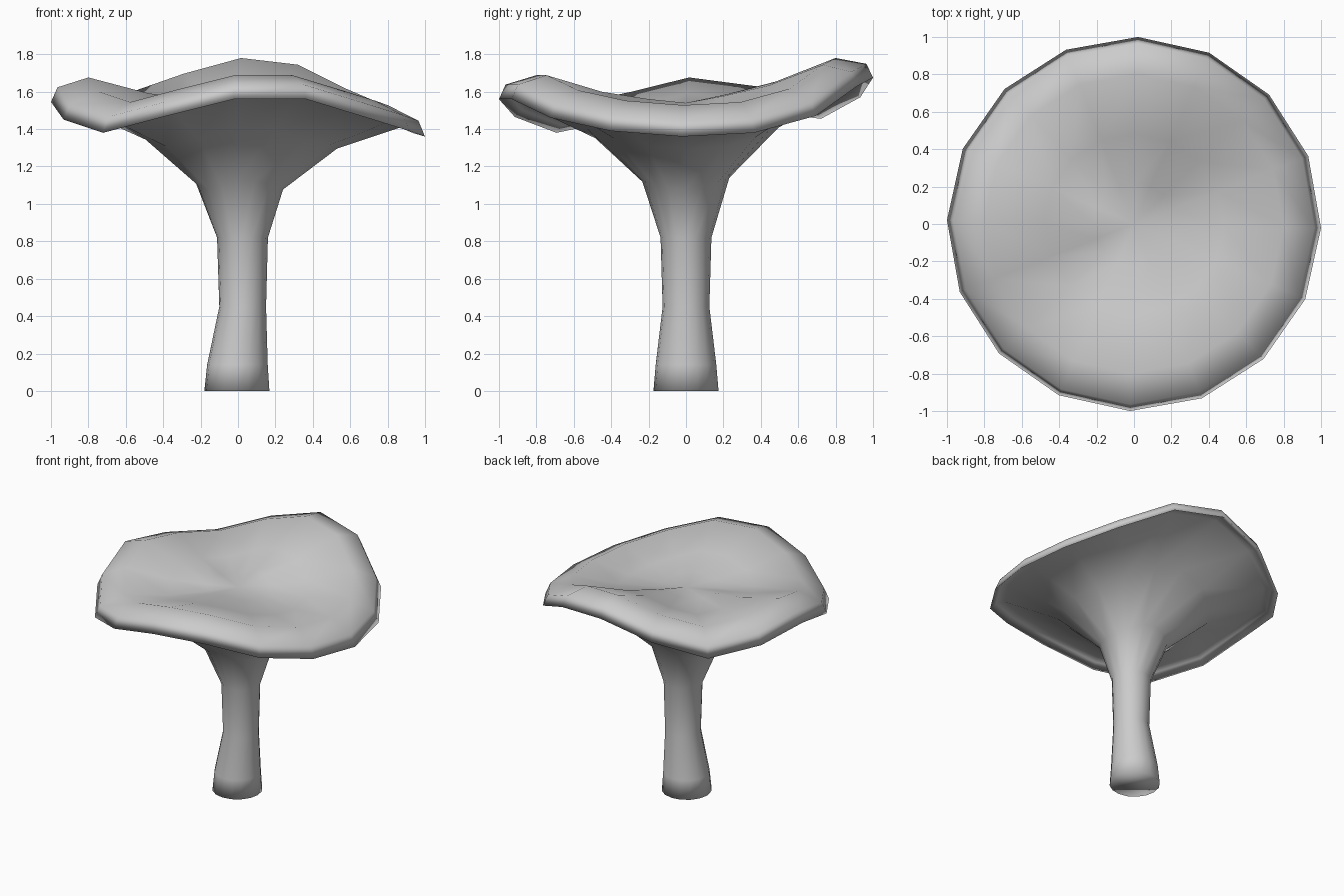
import bpy, bmesh
from math import sin, cos, pi, radians

if "Cube" in bpy.data.objects:
    bpy.data.objects.remove(bpy.data.objects["Cube"])

SIDES = 16
# height wave of the cap edge, one value per side, scaled by radius
WAVE = [-.14, -.12, -.03, .13, .175, .07, -.045, -.005,
        .045, -.05, -.12, -.035, .06, .06, -.04, -.11]
# profile: radius, height, sideways sway of the stem
PROFILE = [
    (.174, 0, -.006), (.162, .14, -.003), (.125, .45, .025), (.136, .82, .024),
    (.235, 1.11, .006), (.53, 1.37, 0), (.90, 1.545, 0), (.955, 1.535, 0),  # underside
    (1.0, 1.50, 0), (.965, 1.58, 0), (.80, 1.64, 0),                        # rolled lip
    (.48, 1.57, 0), (.22, 1.548, 0),                                        # dished top
]

bm = bmesh.new()
rings = []
for r, z, sway in PROFILE:
    ring = []
    for i in range(SIDES):
        a = 2 * pi * i / SIDES - radians(1.2)
        lift = WAVE[i] * r if z > 1 else 0
        ring.append(bm.verts.new((r * cos(a) + sway, r * sin(a), z + lift)))
    rings.append(ring)

# skin between neighbouring rings
for lo, hi in zip(rings, rings[1:]):
    for i in range(SIDES):
        j = (i + 1) % SIDES
        bm.faces.new((lo[i], lo[j], hi[j], hi[i]))

# flat foot and cap centre
bm.faces.new(rings[0][::-1])
top = bm.verts.new((0, 0, 1.54))
for i in range(SIDES):
    bm.faces.new((rings[-1][i], rings[-1][(i + 1) % SIDES], top))
bmesh.ops.recalc_face_normals(bm, faces=bm.faces)

# smooth shading all over
for f in bm.faces:
    f.smooth = True

mesh = bpy.data.meshes.new("mushroom")
bm.to_mesh(mesh)
bm.free()
mushroom = bpy.data.objects.new("mushroom", mesh)
bpy.context.collection.objects.link(mushroom)
